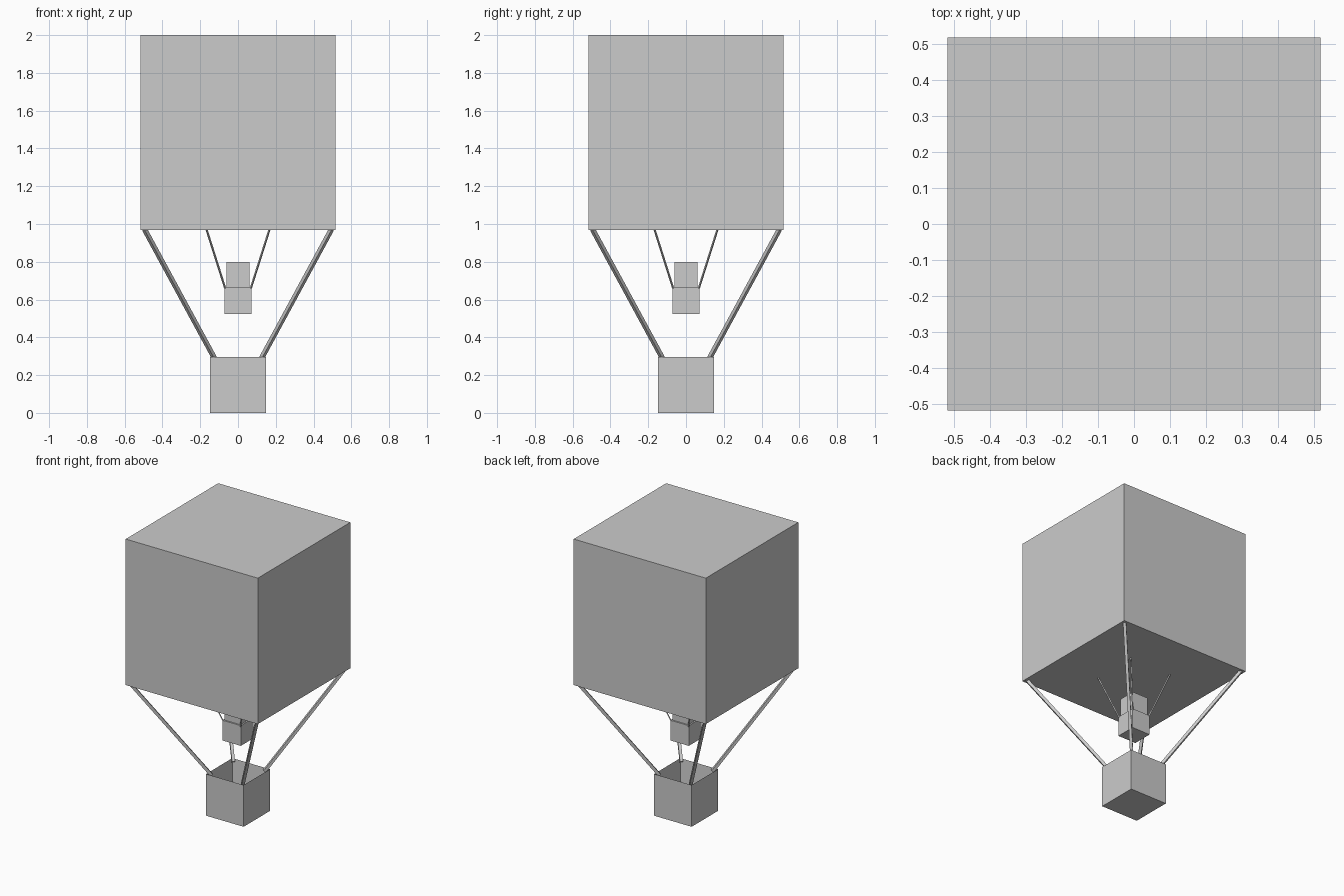
import bpy
import bmesh
from mathutils import Vector

if "Cube" in bpy.data.objects:
    bpy.data.objects.remove(bpy.data.objects["Cube"], do_unlink=True)

grey = bpy.data.materials.new("plain grey")
grey.use_nodes = True
colour = (0.6, 0.6, 0.6, 1)
grey.diffuse_color = colour
grey.node_tree.nodes["Principled BSDF"].inputs["Base Color"].default_value = colour


def finish(name, bm):
    mesh = bpy.data.meshes.new(name)
    bmesh.ops.recalc_face_normals(bm, faces=bm.faces)
    bm.to_mesh(mesh)
    bm.free()
    mesh.materials.append(grey)
    obj = bpy.data.objects.new(name, mesh)
    bpy.context.collection.objects.link(obj)
    return obj


def box(name, half, bottom, top, wall=0):
    """Square box; a wall thickness hollows it out from the top."""
    bm = bmesh.new()
    bmesh.ops.create_cube(bm, size=1)
    for v in bm.verts:
        v.co = Vector((v.co.x * 2 * half, v.co.y * 2 * half,
                       top if v.co.z > 0 else bottom))
    if wall:
        lid = [f for f in bm.faces if f.calc_center_median().z > top - 0.001]
        bmesh.ops.inset_region(bm, faces=lid, thickness=wall)
        for v in lid[0].verts:
            v.co.z = bottom + wall
    return finish(name, bm)


def ropes(name, low, high, width):
    """Four square-section ropes, one to each corner."""
    for side, sx in (("left", 1), ("right", -1)):
        for end, sy in (("front", -1), ("back", 1)):
            a = Vector((sx * low[0], sy * low[0], low[1]))
            b = Vector((sx * high[0], sy * high[0], high[1]))
            along = (b - a).normalized()
            # Cross-section axes parallel to the basket's sides as far as possible
            u = Vector((sx, -sy, 0)).normalized()
            w = along.cross(u)
            p, q = (u + w) * width / 2, (u - w) * width / 2
            bm = bmesh.new()
            rings = [[bm.verts.new(c + o) for o in (p, q, -p, -q)] for c in (a, b)]
            for ring in rings:
                bm.faces.new(ring)
            for i in range(4):
                j = (i + 1) % 4
                bm.faces.new((rings[0][i], rings[0][j], rings[1][j], rings[1][i]))
            finish(f"{end}_{side}_{name}", bm)


# Envelope and open basket
box("envelope", 0.517, 0.967, 2.0)
box("basket", 0.147, 0.0, 0.295, wall=0.024)

# Burner with its flame block
box("burner", 0.072, 0.524, 0.667)
box("flame", 0.062, 0.667, 0.80)

# Ropes holding the basket and the burner
ropes("basket_rope", (0.122, 0.285), (0.495, 0.972), 0.02)
ropes("burner_rope", (0.068, 0.66), (0.167, 0.972), 0.008)
